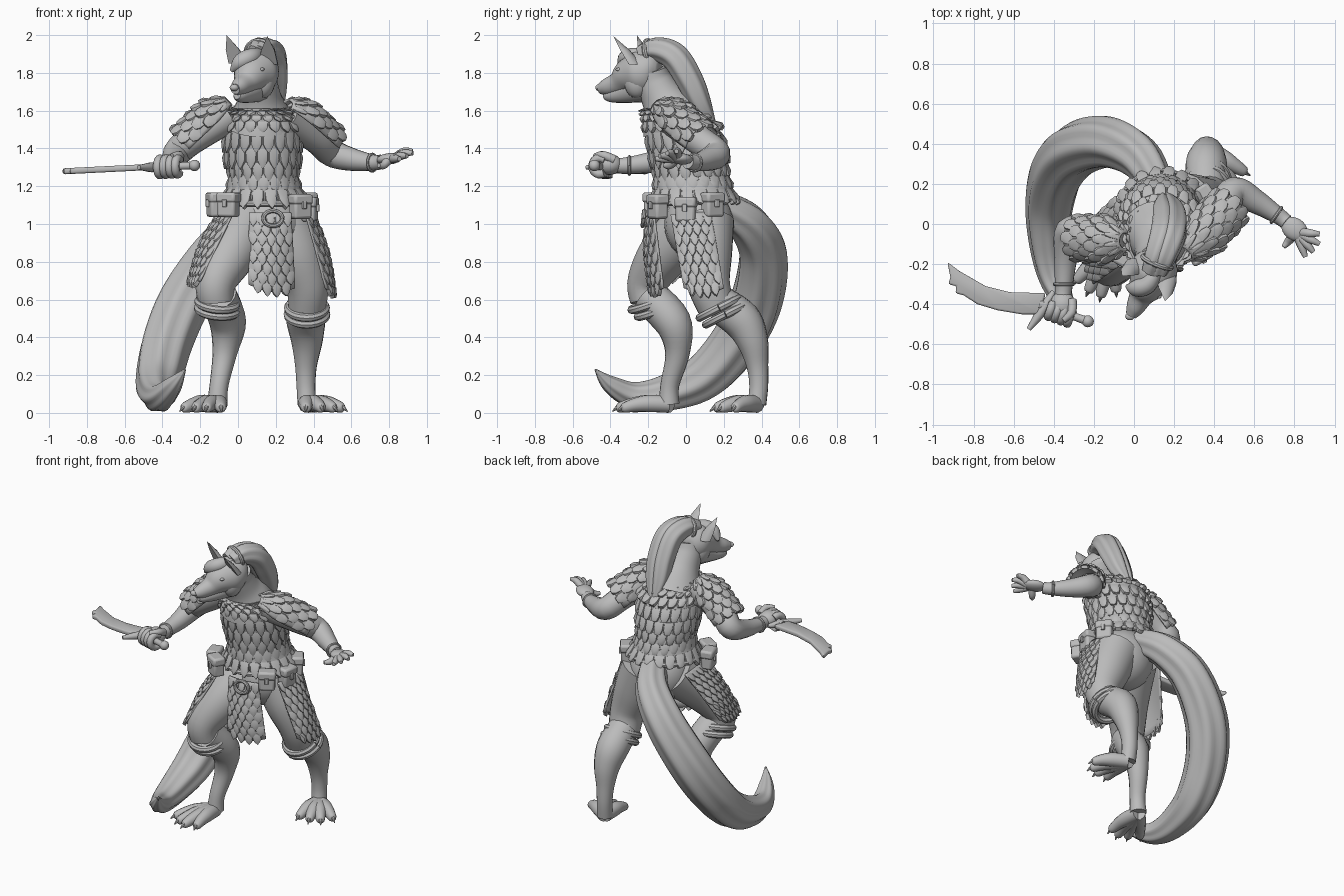
import bpy, bmesh
from math import pi, sin, cos, radians
from mathutils import Vector, Matrix

if "Cube" in bpy.data.objects:
    bpy.data.objects.remove(bpy.data.objects["Cube"], do_unlink=True)

grey = bpy.data.materials.new("plain_grey")
grey.use_nodes = True
grey.diffuse_color = (0.5, 0.5, 0.5, 1)
grey.node_tree.nodes["Principled BSDF"].inputs["Base Color"].default_value = grey.diffuse_color
parts = []


def finish(name, bm, solid=0, bevel=0):
    bmesh.ops.recalc_face_normals(bm, faces=bm.faces[:])
    mesh = bpy.data.meshes.new(name)
    bm.to_mesh(mesh)
    bm.free()
    mesh.materials.append(grey)
    ob = bpy.data.objects.new(name, mesh)
    bpy.context.scene.collection.objects.link(ob)
    if solid:
        mod = ob.modifiers.new("thickness", 'SOLIDIFY')
        mod.thickness, mod.offset = solid, 0
    if bevel:
        mod = ob.modifiers.new("soft_edges", 'BEVEL')
        mod.width, mod.segments = bevel, 2
    parts.append(ob)


def path(pts, k):
    """Smooth curve through points of any dimension."""
    P, out = [Vector(p) for p in pts], []
    for i in range(len(P) - 1):
        a, b, c, d = P[max(i - 1, 0)], P[i], P[i + 1], P[min(i + 2, len(P) - 1)]
        for j in range(k):
            t = j / k
            out.append((b * 2 + (c - a) * t + (a * 2 - b * 5 + c * 4 - d) * t * t
                        + (b * 3 - a - c * 3 + d) * t ** 3) * 0.5)
    return out + [P[-1]]


def tube(name, pts, sides=16, k=5, ridges=0, amp=0):
    """Tapered limb through (x, y, z, radius) points."""
    bm, rings = bmesh.new(), []
    P = path(pts, k)
    n = None
    for i, p in enumerate(P):
        t = (Vector(P[min(i + 1, len(P) - 1)][:3]) - Vector(P[max(i - 1, 0)][:3])).normalized()
        n = t.orthogonal() if n is None else n - t * n.dot(t)
        n.normalize()
        m, r, ring = t.cross(n), max(p[3], 0.003), []
        for s in range(sides):
            a = 2 * pi * s / sides
            rr = r * (1 + amp * cos(ridges * a + i * 0.04))
            ring.append(bm.verts.new(Vector(p[:3]) + (n * cos(a) + m * sin(a)) * rr))
        rings.append(ring)
    for A, B in zip(rings, rings[1:]):
        for s in range(sides):
            e = (s + 1) % sides
            bm.faces.new((A[s], A[e], B[e], B[s]))
    bm.faces.new(rings[0])
    bm.faces.new(rings[-1])
    finish(name, bm)


def turned(direction):
    return Vector(direction).to_track_quat('Z', 'Y').to_matrix().to_4x4()


def blob(name, at, size, aim=(0, 0, 1)):
    bm = bmesh.new()
    mat = Matrix.Translation(at) @ turned(aim) @ Matrix.Diagonal((*size, 1))
    bmesh.ops.create_uvsphere(bm, u_segments=20, v_segments=14, radius=1, matrix=mat)
    finish(name, bm)


def hoop(name, at, aim, rx, ry, thick):
    """Closed band around an axis."""
    mat = Matrix.Translation(at) @ turned(aim)
    pts = [mat @ Vector((rx * cos(a), ry * sin(a), 0)) for a in [pi * i / 12 for i in range(25)]]
    tube(name, [(*p, thick) for p in pts], 8, 1)


def box(name, at, size, angle, bevel=0.014):
    bm = bmesh.new()
    mat = Matrix.Translation(at) @ Matrix.Rotation(angle, 4, 'Z') @ Matrix.Diagonal((*size, 1))
    bmesh.ops.create_cube(bm, size=1, matrix=mat)
    finish(name, bm, bevel=bevel)


def scales(name, S, rows, cols, closed=False, tip=lambda u: 1.05, h=0.016):
    """Overlapping scales in staggered rows over the surface S(u, v), with a backing sheet."""
    bm = bmesh.new()
    for r in range(rows):
        odd = r % 2
        for c in range(cols if closed or not odd else cols - 1):
            u, v, d = (c + 0.5 + 0.5 * odd) / cols, (r + 0.1) / rows, 0.01
            across = (S(u + d, v) - S(u - d, v)) / (2 * d * cols)
            down = (S(u, min(v + d, 1)) - S(u, v)) / (d * rows)
            normal = across.cross(-down).normalized()
            t, o = tip(u), S(u, v)
            shape = [(-0.5, 0), (-0.5, 0.6 * t), (-0.3, 0.88 if t > 1 else t), (0, 1.05 * t),
                     (0.3, 0.88 if t > 1 else t), (0.5, 0.6 * t), (0.5, 0)]
            at = lambda x, y, z: bm.verts.new(o + across * x + down * y * 1.3 + normal * z)
            low = [at(x, y, -0.006) for x, y in shape]
            top = [at(x * 0.9, y * 0.97, h * (0.3 + 0.7 * y)) for x, y in shape]
            mid = at(0, 0.5, h * 1.35)
            bm.faces.new(low)
            for i in range(len(shape)):
                j = (i + 1) % len(shape)
                bm.faces.new((low[i], low[j], top[j], top[i]))
                bm.faces.new((top[i], top[j], mid))
    finish(name + "_scales", bm)
    bm, n, m = bmesh.new(), 24, 10
    grid = [[bm.verts.new(S(i / n, j / m)) for i in range(n + 1)] for j in range(m + 1)]
    for j in range(m):
        for i in range(n):
            bm.faces.new((grid[j][i], grid[j + 1][i], grid[j + 1][i + 1], grid[j][i + 1]))
    bmesh.ops.remove_doubles(bm, verts=bm.verts[:], dist=0.0001)
    finish(name + "_backing", bm, solid=0.012)


# Scale cuirass
trunk = path([(.12, -.1, 1.61, .14, .13), (.125, -.07, 1.585, .17, .155), (.13, -.025, 1.52, .195, .19),
              (.13, .01, 1.38, .19, .195), (.135, .03, 1.25, .175, .19), (.14, .045, 1.13, .22, .22)], 5)


def trunk_surface(u, v):
    x = min(max(v, 0), 1) * (len(trunk) - 1)
    i = min(int(x), len(trunk) - 2)
    p = trunk[i] + (trunk[i + 1] - trunk[i]) * (x - i)
    a = 2 * pi * u
    return Vector((p[0] + p[3] * cos(a), p[1] + p[4] * sin(a), p[2]))


scales("cuirass", trunk_surface, 9, 20, True, lambda u: 0.8 if sin(2 * pi * u) > 0.1 else 1.05, 0.02)
blob("hips", (.15, .07, 1.0), (.2, .185, .2))


# Domed shoulder guards wrapped over the upper arms
def shoulder_guard(name, a, b, r):
    a, b = Vector(a), Vector(b)
    d = (b - a).normalized()
    out = (Vector((0, 0, 1)) - d * d.z).normalized()
    side = out.cross(d)
    start = a - d * r * .75

    def S(u, v):
        t = (u - 0.5) * radians(215)
        swell = r * (.4 + .62 * sin(min(v / .45, 1) * pi / 2))
        return start.lerp(b, v) + (out * cos(t) + side * sin(t)) * swell
    scales(name, S, 6, 6, tip=lambda u: 0.85)


shoulder_guard("left_shoulder_guard", (.3, -.1, 1.58), (.47, .08, 1.43), .105)
shoulder_guard("right_shoulder_guard", (-.1, -.08, 1.585), (-.275, -.07, 1.42), .105)


# Hanging scale panels
def panel(name, corners, bulge, rows, cols):
    tl, tr, bl, br = [Vector(c) for c in corners]
    out = (tr - tl).cross(tl - bl).normalized()

    def S(u, v):
        drop = Vector((0, 0, -.03 * v * sin(pi * u)))
        return tl.lerp(tr, u).lerp(bl.lerp(br, u), v) + drop + out * bulge * sin(pi * u) * (0.4 + sin(pi * v) * 0.6)
    scales(name, S, rows, cols)


panel("front_panel", [(.06, -.18, 1.06), (.28, -.17, 1.06), (.055, -.19, .68), (.3, -.12, .66)], .04, 8, 5)
panel("left_panel", [(.36, -.08, 1.05), (.38, .13, 1.06), (.465, -.01, .66), (.5, .2, .66)], .04, 8, 5)
panel("right_panel", [(-.09, .14, 1.06), (-.03, -.18, 1.05), (-.25, -.02, .72), (-.2, -.3, .7)], .05, 8, 7)

# Belt, buckle and pouches
hoop("belt", (.14, .04, 1.12), (0, -.06, 1), .225, .22, .018)
hoop("buckle", (.185, -.225, 1.03), (0, -1, .1), .05, .04, .012)
for x, y, z, turn in [(-.12, -.08, 1.1, -75), (-.05, -.17, 1.1, -30), (.33, -.15, 1.09, 30),
                      (.38, 0, 1.075, 80), (.36, .14, 1.1, 125)]:
    a = radians(turn)
    box("pouch", (x, y, z), (.105, .075, .125), a)
    box("pouch_flap", (x, y, z + .04), (.115, .086, .055), a)
    box("pouch_clasp", (x + sin(a) * .043, y - cos(a) * .043, z + .01), (.025, .015, .04), a, .004)

# Trousers, cuffs, shins and feet
tube("left_trouser", [(.24, .1, 1.02, .155), (.31, .1, .84, .145), (.365, .12, .68, .115), (.365, .16, .56, .1)], 20)
tube("right_trouser", [(.06, .06, 1.02, .155), (-.03, -.1, .86, .14), (-.115, -.2, .7, .11), (-.115, -.2, .59, .095)], 20)
tube("left_shin", [(.36, .18, .575, .1), (.36, .295, .49, .104), (.365, .352, .38, .084),
                   (.36, .378, .25, .058), (.36, .385, .14, .05), (.365, .375, .045, .05)])
tube("right_shin", [(-.105, -.2, .62, .1), (-.055, -.07, .48, .098), (-.07, -.045, .32, .066),
                    (-.1, -.085, .15, .05), (-.11, -.09, .05, .055)])
for step, r in [(0, .1), (.035, .102)]:
    hoop("left_cuff", (.365, .175 + step, .555 - step), (0, -.5, 1), r, r + .015, .022)
    hoop("right_cuff", (-.11, -.19 + step, .58 - step), (.1, -.35, 1), r, r + .005, .022)


def foot(name, heel, toes):
    heel = Vector(heel)
    for x, y in toes:
        tip = Vector((x, y, .025))
        go = (tip - heel).normalized()
        mid, knuckle = heel.lerp(tip, .45), heel.lerp(tip, .75)
        tube(name + "_toe", [(*heel, .046), (mid.x, mid.y, .05, .046), (knuckle.x, knuckle.y, .042, .037),
                             (tip.x, tip.y, .026, .026), (*(tip + go * .012), .008)], 12)
        claw = tip + go * .035
        tube(name + "_claw", [(x, y, .036, .015), (claw.x, claw.y, .008, .003)], 8, 2)


foot("left_foot", (.365, .375, .046), [(.36, .16), (.44, .16), (.505, .19), (.55, .26)])
foot("right_foot", (-.11, -.09, .046), [(-.09, -.33), (-.165, -.355), (-.225, -.33), (-.285, -.28)])

# Arms and wrist bands
tube("left_arm", [(.25, -.09, 1.57, .09), (.42, .06, 1.45, .08), (.5, .16, 1.375, .075),
                  (.61, .11, 1.34, .06), (.72, .04, 1.325, .042), (.76, .01, 1.33, .038)])
tube("right_arm", [(-.04, -.07, 1.58, .09), (-.24, -.06, 1.45, .08), (-.32, -.04, 1.38, .075),
                   (-.34, -.17, 1.33, .058), (-.35, -.31, 1.31, .044), (-.355, -.37, 1.31, .04)])
hoop("left_wrist_band", (.71, .045, 1.325), (.8, -.55, 0), .044, .044, .009)
hoop("right_wrist_band", (-.35, -.3, 1.31), (0, -1, 0), .046, .046, .009)

# Open left hand
blob("left_palm", (.8, -.025, 1.345), (.055, .03, .07), (.8, -.55, .1))
for x, y, z in [(.925, -.05, 1.385), (.925, -.1, 1.375), (.895, -.14, 1.36), (.855, -.165, 1.345), (.745, -.115, 1.31)]:
    root = Vector((.81, -.04, 1.345)).lerp(Vector((x, y, z)), .25)
    tube("left_finger", [(*root, .024), ((root.x + x) / 2, (root.y + y) / 2, z, .021), (x, y, z, .012)], 10, 4)

# Gripping right hand
blob("right_palm", (-.355, -.405, 1.315), (.065, .055, .068), (0, -1, 0))
grip, end = Vector((-.23, -.485, 1.31)), Vector((-.47, -.4, 1.3))
axis = (end - grip).normalized()
out = axis.cross(Vector((0, 0, 1)))
out = out if out.y < 0 else -out
for i in range(4):
    c = grip.lerp(end, .37 + .13 * i)
    ring = [c + (out * cos(a) + Vector((0, 0, sin(a)))) * .044 for a in [radians(130 - 42 * s) for s in range(7)]]
    tube("right_finger", [(*p, .023) for p in ring], 10, 2)
tube("right_thumb", [(-.31, -.38, 1.34, .025), (-.31, -.44, 1.365, .022), (-.35, -.48, 1.36, .015)], 10, 3)

# Curved sword
tube("sword_handle", [(*grip, .022), (*grip.lerp(end, .5), .02), (*end, .026)], 12)
blob("sword_pommel", grip, (.03, .03, .03))
tube("sword_guard", [(-.4, -.335, 1.3, .012), (-.45, -.42, 1.3, .027), (-.525, -.525, 1.3, .012)], 10)
edge = [(-.44, -.345), (-.62, -.34), (-.74, -.31), (-.87, -.235), (-.93, -.19), (-.915, -.265), (-.925, -.3),
        (-.885, -.31), (-.89, -.345), (-.85, -.355), (-.78, -.4), (-.68, -.43), (-.56, -.45), (-.47, -.45)]
bm = bmesh.new()
bm.faces.new([bm.verts.new((x, y, 1.325 + .05 * x)) for x, y in edge])
finish("sword_blade", bm, solid=.032, bevel=.01)

# Neck and head
tube("neck", [(.12, -.055, 1.53, .185), (.12, -.085, 1.6, .15), (.115, -.125, 1.67, .115),
              (.11, -.17, 1.75, .1), (.115, -.19, 1.81, .095)], 24)
tube("head", [(.14, -.14, 1.82, .05), (.125, -.18, 1.82, .1), (.095, -.24, 1.8, .12), (.065, -.305, 1.78, .095),
              (.035, -.36, 1.745, .062), (.005, -.42, 1.725, .045), (-.015, -.455, 1.715, .028)], 24)
tube("lower_jaw", [(.09, -.23, 1.73, .09), (.045, -.33, 1.695, .056), (.01, -.4, 1.68, .036), (-.005, -.43, 1.68, .02)])
blob("nose", (-.02, -.46, 1.722), (.024, .02, .018))
face, across = Vector((-.4, -.91, 0)), Vector((.91, -.4, 0))
for side, name, base, tip in [(1, "left", (.16, -.28, 1.845), (.155, -.385, 1.995)),
                              (-1, "right", (0, -.22, 1.85), (-.06, -.26, 2.0))]:
    spot = Vector((.055, -.32, 1.8)) + across * .064 * side
    blob(name + "_eye", spot, (.011, .011, .009))
    blob(name + "_brow", spot + Vector((.012, .008, .018)), (.016, .012, .035), face + across * side * .5)
    blob(name + "_cheek", Vector((.09, -.24, 1.755)) + across * .045 * side, (.065, .07, .09))
    # Cupped ear: a tapered shell with a hollow front
    bm = bmesh.new()
    b, t = Vector(base), Vector(tip)
    rim = [bm.verts.new(b + across * .055 * cos(a) - face * .05 * sin(a)) for a in [pi * i / 6 for i in range(7)]]
    mid = [bm.verts.new(v.co.lerp(t, .5) + (v.co - b) * .2) for v in rim]
    peak = bm.verts.new(t)
    for i in range(6):
        bm.faces.new((rim[i], rim[i + 1], mid[i + 1], mid[i]))
        bm.faces.new((mid[i], mid[i + 1], peak))
    bm.faces.new((mid[0], mid[-1], rim[-1], rim[0]))
    bm.faces.new((mid[-1], mid[0], peak))
    finish(name + "_ear", bm)

# Hair: a swept forelock and two locks forming the ponytail
tube("forelock", [(.12, -.22, 1.9, .03), (.07, -.3, 1.885, .045), (.01, -.32, 1.855, .042), (-.035, -.31, 1.81, .01)])
for dx in (-.035, 0):
    tube("ponytail_lock", [(.12 + dx, -.24, 1.9, .045), (.15 + dx, -.16, 1.925, .06), (.185 + dx, -.06, 1.885, .07),
                           (.195 + dx, .02, 1.76, .068), (.185 + dx, .085, 1.62, .052), (.16 + dx / 2, .16, 1.5, .006)],
         30, 6, 6, .07)
hoop("hair_tie", (.115, -.19, 1.91), (.4, 1, .25), .075, .062, .014)

# Bushy tail sweeping round to the right foot
tube("tail", [(.12, .18, 1.1, .08), (.03, .33, 1.0, .105), (-.12, .405, .84, .123), (-.28, .375, .6, .133),
              (-.375, .27, .38, .13), (-.42, .1, .19, .118), (-.425, -.1, .105, .094), (-.4, -.27, .09, .07),
              (-.34, -.4, .15, .045), (-.28, -.48, .23, .005)], 42, 6, 7, .06)

# Smooth shading with crisp edges
bpy.ops.object.select_all(action='DESELECT')
for ob in parts:
    ob.select_set(True)
bpy.context.view_layer.objects.active = parts[0]
bpy.ops.object.shade_smooth_by_angle(angle=radians(40))
